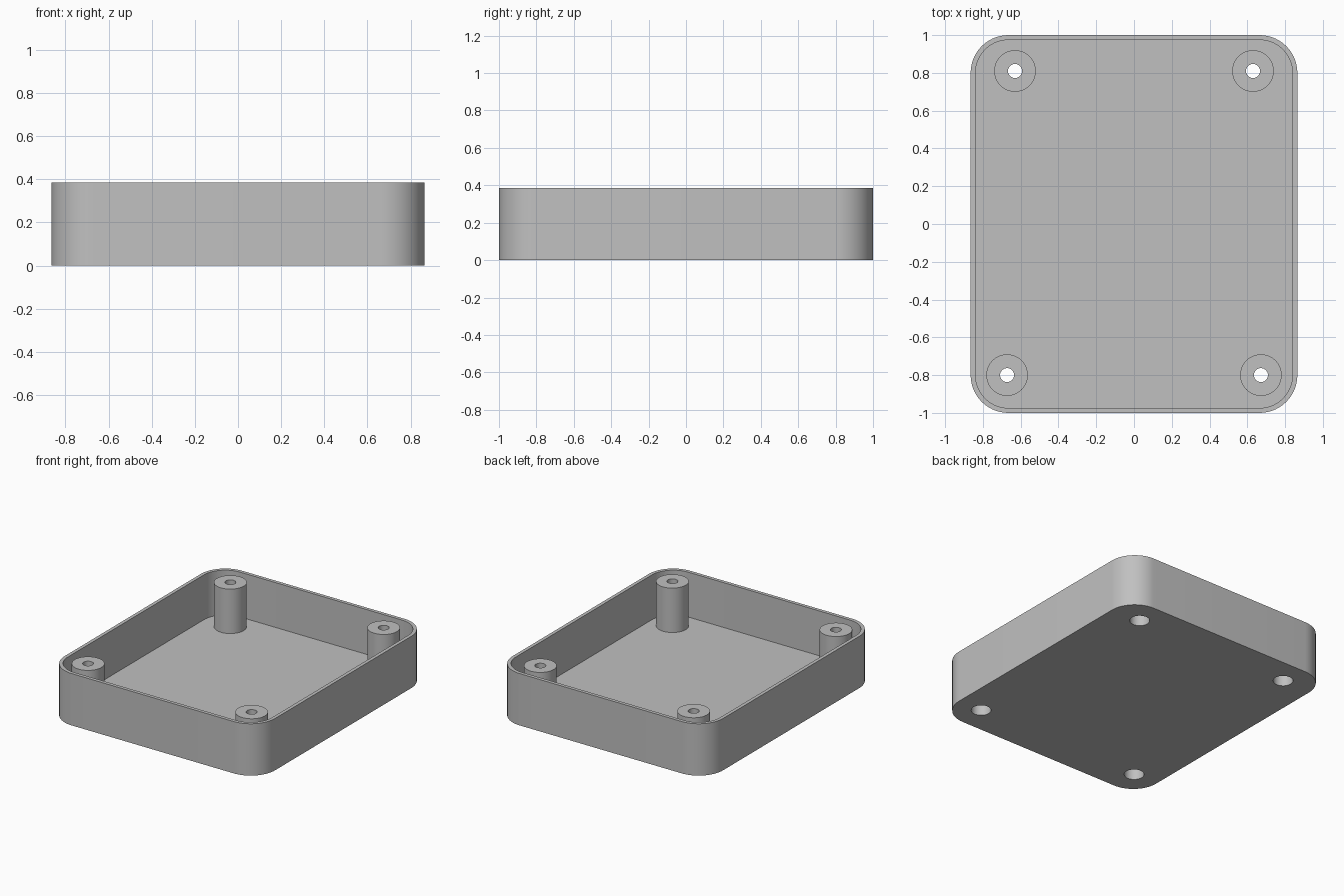
import bpy, bmesh
from math import sin, cos, pi, radians

cube = bpy.data.objects.get("Cube")
if cube:
    bpy.data.objects.remove(cube, do_unlink=True)

HALF_X, HALF_Y, HEIGHT = 0.865, 1.0, 0.385
CORNER, WALL, FLOOR = 0.2, 0.026, 0.052
BOSS_R, BORE_R, RECESS_R, RECESS_TOP = 0.11, 0.037, 0.067, 0.2
SEGMENTS = 48
BOSS_SPOTS = [(side * x, y) for x, y in ((0.63, 0.81), (0.672, -0.8)) for side in (-1, 1)]

grey = bpy.data.materials.new("Plain grey")
grey.use_nodes = True
colour = (0.53, 0.53, 0.53, 1)
grey.diffuse_color = colour
grey.node_tree.nodes["Principled BSDF"].inputs["Base Color"].default_value = colour


def rounded_outline(inset, steps=14):
    """Rounded rectangle, counter-clockwise."""
    r = CORNER - inset
    points = []
    for quarter, (sx, sy) in enumerate(((1, 1), (-1, 1), (-1, -1), (1, -1))):
        for i in range(steps + 1):
            a = (quarter + i / steps) * pi / 2
            points.append((sx * (HALF_X - CORNER) + r * cos(a),
                           sy * (HALF_Y - CORNER) + r * sin(a)))
    return points


def circle(r):
    return [(r * cos(2 * pi * i / SEGMENTS), r * sin(2 * pi * i / SEGMENTS))
            for i in range(SEGMENTS)]


def skin_loops(name, loops, closed_ends=True):
    """Bridge a run of (outline, z) loops, optionally capping both ends."""
    bm = bmesh.new()
    rings = [[bm.verts.new((x, y, z)) for x, y in outline] for outline, z in loops]
    for low, high in zip(rings, rings[1:]):
        n = len(low)
        for i in range(n):
            j = (i + 1) % n
            bm.faces.new((low[i], low[j], high[j], high[i]))
    if closed_ends:
        bm.faces.new(rings[0][::-1])
        bm.faces.new(rings[-1])
    mesh = bpy.data.meshes.new(name)
    bm.to_mesh(mesh)
    bm.free()
    mesh.materials.append(grey)
    obj = bpy.data.objects.new(name, mesh)
    bpy.context.collection.objects.link(obj)
    return obj


def select_only(obj):
    bpy.ops.object.select_all(action='DESELECT')
    obj.select_set(True)
    bpy.context.view_layer.objects.active = obj


def smooth(obj):
    select_only(obj)
    bpy.ops.object.shade_smooth_by_angle(angle=radians(30))


# Open tray: up the outside, over the rim, down the inside to the floor
outer, inner = rounded_outline(0), rounded_outline(WALL)
tray = skin_loops("tray", [(outer, 0), (outer, HEIGHT), (inner, HEIGHT), (inner, FLOOR)])

# Screw recesses through the floor
for x, y in BOSS_SPOTS:
    cutter = skin_loops("recess_cutter", [(circle(RECESS_R), -0.1), (circle(RECESS_R), 0.15)])
    cutter.location = (x, y, 0)
    cutter.hide_render = True
    cut = tray.modifiers.new("recess", 'BOOLEAN')
    cut.operation, cut.solver, cut.object = 'DIFFERENCE', 'EXACT', cutter
    select_only(tray)
    bpy.ops.object.modifier_apply(modifier=cut.name)
    bpy.data.objects.remove(cutter, do_unlink=True)
smooth(tray)

# Hollow screw bosses: wide recess below, narrow bore above
boss_loops = [(circle(BOSS_R), FLOOR), (circle(BOSS_R), HEIGHT - 0.003),
              (circle(BORE_R), HEIGHT - 0.003), (circle(BORE_R), RECESS_TOP),
              (circle(RECESS_R), RECESS_TOP), (circle(RECESS_R), FLOOR)]
for (x, y), label in zip(BOSS_SPOTS, ("back_right", "back_left", "front_right", "front_left")):
    boss = skin_loops("screw_boss_" + label, boss_loops, closed_ends=False)
    boss.location = (x, y, 0)
    smooth(boss)
